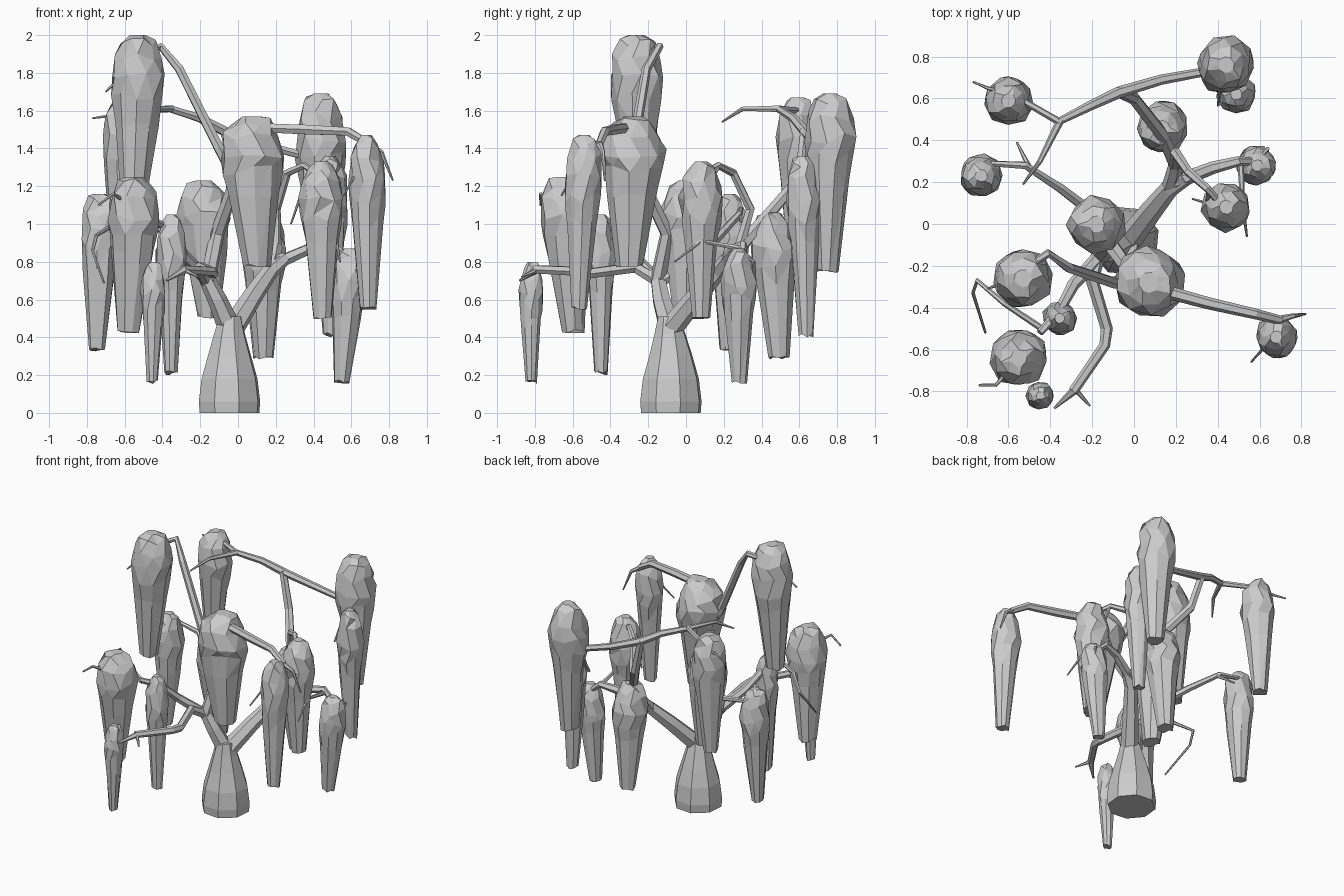
import bpy, bmesh, math, random
from mathutils import Vector

random.seed(4)


def loft(name, rings):
    """Skin a list of vertex rings and cap both ends."""
    bm = bmesh.new()
    loops = [[bm.verts.new(p) for p in ring] for ring in rings]
    n = len(loops[0])
    for a, b in zip(loops, loops[1:]):
        for i in range(n):
            j = (i + 1) % n
            bm.faces.new((a[i], a[j], b[j], b[i]))
    bm.faces.new(loops[0])
    bm.faces.new(loops[-1])
    bmesh.ops.triangulate(bm, faces=[f for f in bm.faces if len(f.verts) == 4 and random.random() < 0.4])
    bmesh.ops.recalc_face_normals(bm, faces=bm.faces)
    me = bpy.data.meshes.new(name)
    bm.to_mesh(me)
    bm.free()
    ob = bpy.data.objects.new(name, me)
    bpy.context.collection.objects.link(ob)
    return ob


# fraction of the length from the top, fraction of the radius
PROFILE = [(0, .3), (.045, .66), (.13, .92), (.25, 1.04), (.36, .97), (.5, .82), (1, .45)]


def clump(x, y, r, top, bottom, dx=0, dy=0):
    """Hanging leaf clump: round head tapering to a blunt tail."""
    n, rings, spin = 9, [], random.random() * 6
    for k, (t, f) in enumerate(PROFILE):
        ring = []
        for i in range(n):
            a = spin + math.tau * (i + .5 * (k % 2) * (k < 5)) / n
            q = r * f * random.uniform(.93, 1.07)
            z = top - (top - bottom) * t
            z += random.uniform(-.03, .03) * (0 < t < 1) + random.uniform(0, .025) * (t == 1)
            s = max(0, t - .2)
            ring.append((x + dx * s + q * math.cos(a), y + dy * s + q * math.sin(a), z))
        rings.append(ring)
    loft("leaf_clump", rings)


def branch(name, r0, r1, *pts):
    """Six-sided tapering limb through the given points."""
    cu = bpy.data.curves.new(name, 'CURVE')
    cu.dimensions = '3D'
    cu.bevel_depth = 1
    cu.bevel_resolution = 1
    cu.use_fill_caps = True
    sp = cu.splines.new('POLY')
    sp.points.add(len(pts) - 1)
    for i, p in enumerate(pts):
        sp.points[i].co = (*p, 1)
        sp.points[i].radius = r0 + (r1 - r0) * i / (len(pts) - 1)
    ob = bpy.data.objects.new(name, cu)
    bpy.context.collection.objects.link(ob)
    me = bpy.data.meshes.new_from_object(ob.evaluated_get(bpy.context.evaluated_depsgraph_get()))
    bpy.data.objects.remove(ob)
    me.shade_flat()
    bpy.context.collection.objects.link(bpy.data.objects.new(name, me))


# Trunk
trunk = [(0, .165, -.045, -.08), (.06, .17, -.045, -.08), (.18, .155, -.045, -.08),
         (.30, .12, -.045, -.08), (.42, .085, -.045, -.085), (.51, .06, -.04, -.09)]
loft("trunk", [[(x + r * math.cos(math.tau * i / 8 + .3), y + r * math.sin(math.tau * i / 8 + .3), z)
                for i in range(8)] for z, r, x, y in trunk])

# Right-hand limb, rear stem and its high crossing branch
branch("right_limb", .062, .036, (-.02, -.07, .46), (.08, .06, .62), (.17, .17, .75), (.25, .22, .82))
branch("right_branch", .036, .018, (.2, .2, .79), (.38, .27, .87), (.5, .3, .89), (.58, .3, .82))
branch("right_twig", .016, .005, (.51, .29, .87), (.52, .08, .91), (.54, -.06, .8))
branch("right_twig", .013, .005, (.58, .3, .84), (.64, .36, .8), (.62, .3, .68))
branch("rear_stem", .04, .027, (.17, .17, .75), (.2, .28, .87), (.14, .42, 1.03), (.0, .6, 1.24), (-.07, .63, 1.5))
branch("rear_high_right", .028, .018, (-.07, .63, 1.49), (.13, .69, 1.42), (.35, .73, 1.36), (.45, .75, 1.3))
branch("rear_drop", .016, .008, (.38, .73, 1.36), (.42, .67, 1.3), (.4, .57, 1.12), (.5, .62, 1.2))
branch("rear_high_left", .028, .016, (-.07, .63, 1.49), (-.2, .57, 1.56), (-.36, .49, 1.61), (-.55, .6, 1.6))
branch("rear_twig", .02, .005, (-.35, .5, 1.61), (-.45, .3, 1.61), (-.53, .19, 1.54))
branch("rear_twig", .012, .005, (-.58, .62, 1.58), (-.7, .65, 1.57), (-.77, .68, 1.56))
branch("middle_branch", .03, .015, (.2, .28, .87), (.2, .34, 1.08), (.26, .25, 1.27), (.35, .17, 1.31), (.43, .08, 1.26))
branch("middle_twig", .014, .005, (.36, .17, 1.3), (.35, .1, 1.2), (.28, .12, 1.0))

# Left-hand limb and the tall front stem
branch("left_limb", .06, .042, (-.05, -.09, .46), (-.11, -.13, .6), (-.17, -.15, .72))
branch("tall_stem", .042, .032, (-.16, -.15, .7), (-.11, -.1, .95), (-.03, -.21, 1.18), (-.02, -.28, 1.3))
branch("top_branch", .032, .018, (-.03, -.27, 1.27), (-.1, -.28, 1.4), (-.31, -.21, 1.82), (-.41, -.14, 1.94), (-.5, -.2, 1.9))
branch("top_twig", .012, .005, (-.6, -.27, 1.8), (-.7, -.31, 1.7))
branch("front_right_branch", .036, .022, (.0, -.28, 1.3), (.1, -.31, 1.51), (.36, -.38, 1.5), (.58, -.43, 1.49), (.7, -.46, 1.42))
branch("front_right_twig", .02, .005, (.68, -.46, 1.43), (.76, -.44, 1.38), (.82, -.43, 1.23))
branch("front_right_twig", .012, .005, (.69, -.48, 1.42), (.64, -.57, 1.3), (.56, -.66, 1.15))

# Low front-left branch with forked tip
branch("low_branch", .034, .024, (-.17, -.15, .7), (-.2, -.27, .77), (-.13, -.5, .74), (-.14, -.58, .75), (-.29, -.8, .76))
branch("low_twig", .022, .006, (-.28, -.79, .76), (-.38, -.88, .7))
branch("low_twig", .015, .005, (-.29, -.78, .76), (-.21, -.87, .72))

# Left branches reaching the outer clumps
branch("left_front_branch", .036, .018, (-.16, -.15, .7), (-.29, -.29, .84), (-.36, -.42, .97), (-.45, -.52, 1.02))
branch("left_front_twig", .016, .006, (-.44, -.5, 1.0), (-.62, -.38, 1.02), (-.75, -.27, .94), (-.77, -.33, .86), (-.71, -.52, .69))
branch("left_front_twig", .012, .006, (-.6, -.7, 1.12), (-.66, -.77, 1.16), (-.74, -.77, 1.1))
branch("left_rear_branch", .034, .014, (-.16, -.13, .7), (-.18, .04, .8), (-.35, .17, .93), (-.52, .28, 1.05), (-.7, .29, 1.08))
branch("left_rear_twig", .014, .005, (-.5, .27, 1.04), (-.56, .39, .95))

# Leaf clumps: x, y, radius, top, bottom, tail drift
for c in [(.44, .76, .135, 1.69, .74, 0, -.02), (.49, .62, .09, 1.36, .4, 0, .02),
          (.44, .08, .112, 1.33, .49, .01, 0), (.59, .28, .092, .87, .15, -.05, 0),
          (.135, .46, .12, 1.06, .28, 0, .04), (-.6, .59, .115, 1.67, .8, -.02, 0),
          (-.73, .23, .1, 1.16, .32, -.02, -.01), (-.18, .0, .135, 1.23, .5, .03, 0),
          (.07, -.28, .165, 1.57, .77, .04, -.02), (-.53, -.26, .14, 2.0, 1.08, -.03, 0),
          (-.55, -.64, .135, 1.25, .42, -.04, .05), (-.355, -.45, .08, 1.05, .2, 0, 0),
          (-.447, -.82, .065, .8, .15, -.01, 0), (.68, -.54, .098, 1.47, .54, .01, -.03)]:
    clump(*c)
